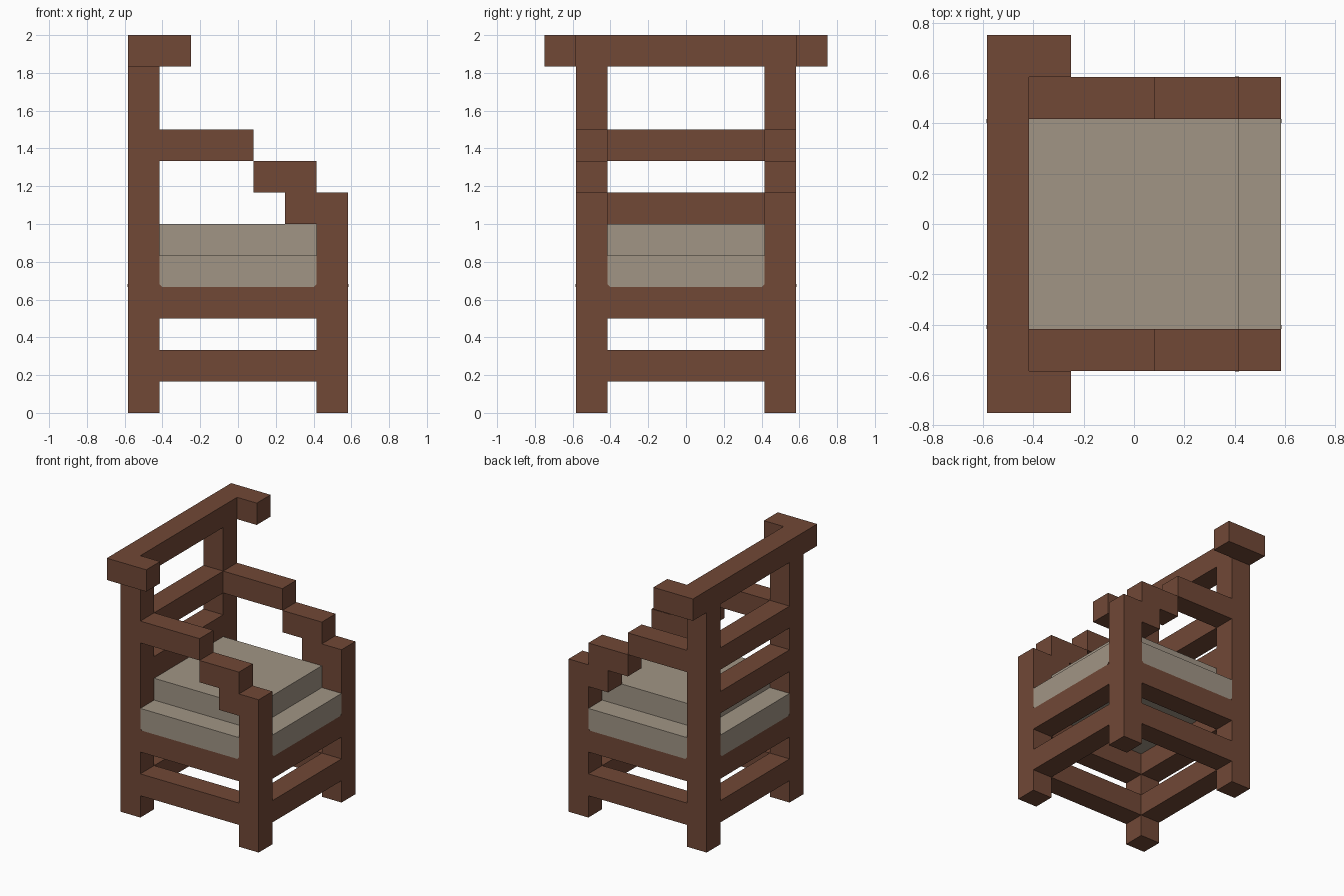
import bpy, bmesh

cube = bpy.data.objects.get("Cube")
if cube:
    bpy.data.objects.remove(cube, do_unlink=True)

U = 1 / 6  # side of one timber


def material(name, rgb):
    m = bpy.data.materials.new(name)
    m.use_nodes = True
    m.diffuse_color = (*rgb, 1)
    bsdf = m.node_tree.nodes["Principled BSDF"]
    bsdf.inputs["Base Color"].default_value = (*rgb, 1)
    bsdf.inputs["Roughness"].default_value = 0.8
    return m


WOOD = material("brown wood", (0.165, 0.065, 0.037))
CLOTH = material("beige cushion", (0.355, 0.30, 0.235))


def prism(name, outline, offset, mat):
    """Extrude a closed outline of 3D points (in timber units) along offset."""
    bm = bmesh.new()
    face = bm.faces.new([bm.verts.new([c * U for c in p]) for p in outline])
    ext = bmesh.ops.extrude_face_region(bm, geom=[face])
    verts = [v for v in ext["geom"] if isinstance(v, bmesh.types.BMVert)]
    bmesh.ops.translate(bm, verts=verts, vec=[c * U for c in offset])
    bmesh.ops.recalc_face_normals(bm, faces=bm.faces)
    mesh = bpy.data.meshes.new(name)
    bm.to_mesh(mesh)
    bm.free()
    mesh.materials.append(mat)
    ob = bpy.data.objects.new(name, mesh)
    bpy.context.collection.objects.link(ob)
    return ob


def box(name, x, y, z, mat=WOOD):
    outline = [(x[0], y[0], z[0]), (x[1], y[0], z[0]),
               (x[1], y[1], z[0]), (x[0], y[1], z[0])]
    return prism(name, outline, (0, 0, z[1] - z[0]), mat)


# Parts that repeat on both sides
for side, s in (("left", 1), ("right", -1)):
    y = sorted((2.5 * s, 3.5 * s))
    box(side + "_back_post", (-3.5, -2.5), y, (0, 11))
    box(side + "_front_leg", (2.5, 3.5), y, (0, 7))
    box(side + "_stretcher", (-2.5, 2.5), y, (1, 2))
    box(side + "_seat_rail", (-2.5, 2.5), y, (3, 4))

    # Stepped armrest
    box(side + "_armrest", (-2.5, 0.5), y, (8, 9))
    box(side + "_armrest_step", (0.5, 2.5), y, (7, 8))
    box(side + "_armrest_bracket", (1.5, 2.5), y, (6, 7))

    # Forward wing of the top rail
    box(side + "_top_rail_wing", (-2.5, -1.5), sorted((3.5 * s, 4.5 * s)), (11, 12))

# Cross rails between the posts
for end, x in (("front", (2.5, 3.5)), ("back", (-3.5, -2.5))):
    box(end + "_stretcher", x, (-2.5, 2.5), (1, 2))
    box(end + "_seat_rail", x, (-2.5, 2.5), (3, 4))
box("lower_back_slat", (-3.5, -2.5), (-2.5, 2.5), (6, 7))
box("upper_back_slat", (-3.5, -2.5), (-2.5, 2.5), (8, 9))
box("top_rail", (-3.5, -2.5), (-4.5, 4.5), (11, 12))

# Lower cushion notched around the four posts, with a smaller one on top
a, b = 2.5, 3.5
cross = [(a, -b), (a, -a), (b, -a), (b, a), (a, a), (a, b),
         (-a, b), (-a, a), (-b, a), (-b, -a), (-a, -a), (-a, -b)]
prism("lower_cushion", [(x, y, 4) for x, y in cross], (0, 0, 1), CLOTH)
box("upper_cushion", (-a, a), (-a, a), (5, 6), CLOTH)

# Tiny wooden fillets at the bottom corners of the lower cushion
T, P = 0.09, 0.01
for s in (1, -1):
    for t in (1, -1):
        tri = [(t * a, 4), (t * (a - T), 4), (t * a, 4 + T)]
        prism("side_corner_fillet", [(h, s * b, z) for h, z in tri], (0, s * P, 0), WOOD)
        prism("end_corner_fillet", [(s * b, h, z) for h, z in tri], (s * P, 0, 0), WOOD)
